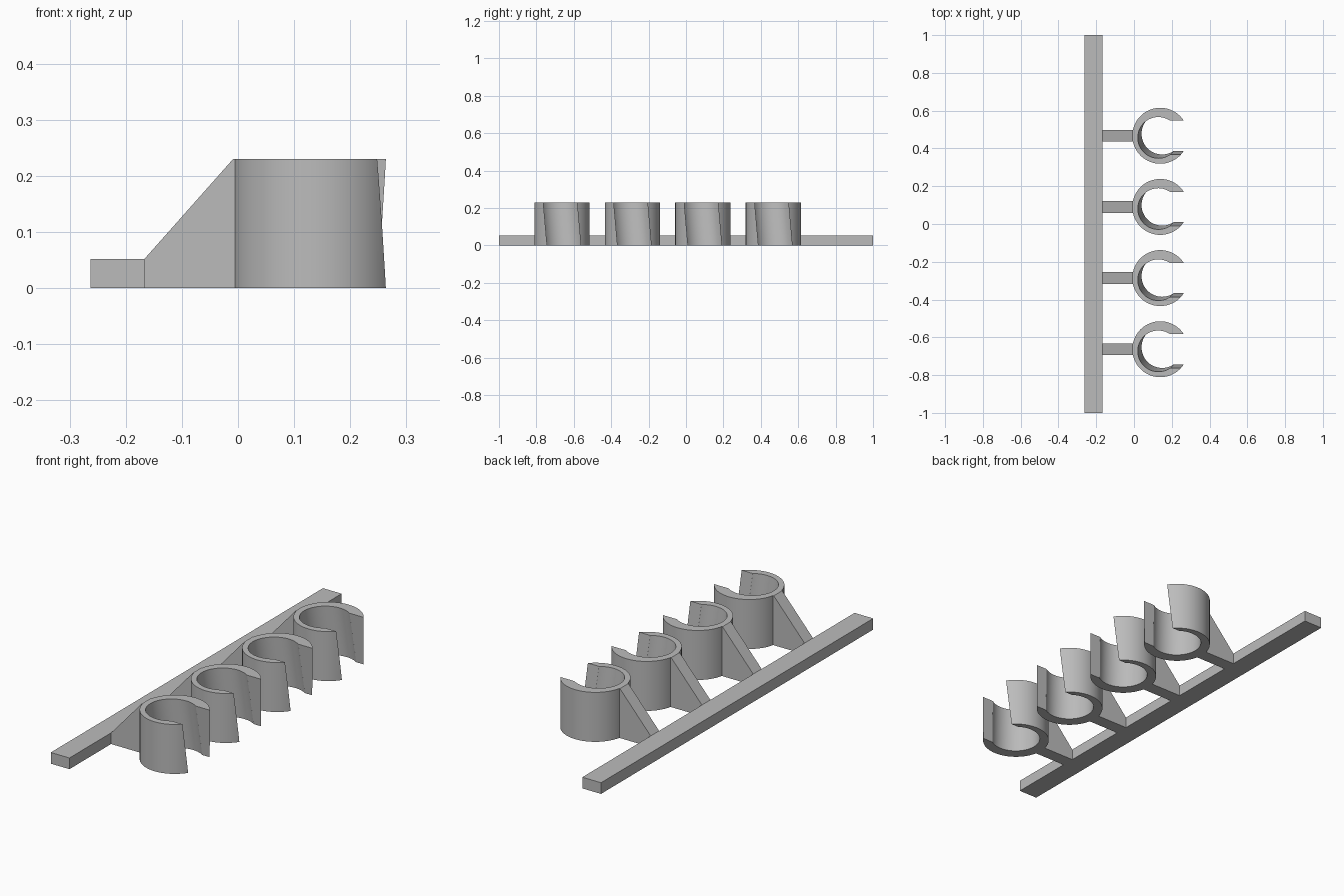
import bpy, bmesh, math
from mathutils import Matrix, Vector

if "Cube" in bpy.data.objects:
    bpy.data.objects.remove(bpy.data.objects["Cube"])

HEIGHT = 0.23        # clip height
RAIL_H = 0.052       # rail height
CLIP_X = 0.139       # clip axis
RADIUS = 0.148       # clip outer radius
BORE = 0.109         # clip inner radius
LEAN = math.tan(math.radians(5))
CENTRES = [-0.663 + 0.3767 * i for i in range(4)]

grey = bpy.data.materials.new("plain grey")
grey.diffuse_color = (0.5, 0.5, 0.5, 1)
grey.use_nodes = True
grey.node_tree.nodes["Principled BSDF"].inputs["Base Color"].default_value = grey.diffuse_color


def add_object(name, bm):
    bmesh.ops.recalc_face_normals(bm, faces=bm.faces)
    mesh = bpy.data.meshes.new(name)
    bm.to_mesh(mesh)
    bm.free()
    mesh.materials.append(grey)
    obj = bpy.data.objects.new(name, mesh)
    bpy.context.collection.objects.link(obj)
    return obj


def box(name, x0, x1, y0, y1, z0, z1):
    bm = bmesh.new()
    bmesh.ops.create_cube(bm, size=1)
    for v in bm.verts:
        v.co = ((x0 + x1) / 2 + v.co.x * (x1 - x0),
                (y0 + y1) / 2 + v.co.y * (y1 - y0),
                (z0 + z1) / 2 + v.co.z * (z1 - z0))
    return add_object(name, bm)


def cylinder(name, radius, height):
    bm = bmesh.new()
    bmesh.ops.create_cone(bm, cap_ends=True, segments=96, radius1=radius,
                          radius2=radius, depth=height,
                          matrix=Matrix.Translation((CLIP_X, 0, HEIGHT / 2)))
    return add_object(name, bm)


def lean(obj, in_x, in_y):
    for v in obj.data.vertices:
        d = v.co.z - HEIGHT / 2
        v.co -= Vector((in_x * d, in_y * d, 0))


def cut(target, cutter):
    cutter.hide_render = True
    mod = target.modifiers.new("cut", 'BOOLEAN')
    mod.operation = 'DIFFERENCE'
    mod.solver = 'EXACT'
    mod.object = cutter
    bpy.context.view_layer.objects.active = target
    bpy.ops.object.modifier_apply(modifier=mod.name)
    bpy.data.objects.remove(cutter)


# Long base rail
box("base_rail", -0.263, -0.167, -1, 1, 0, RAIL_H)

# Open clip with a leaning bore and a leaning slot
clip = cylinder("clip_1", RADIUS, HEIGHT)
bore = cylinder("bore_cutter", BORE, HEIGHT + 0.1)
lean(bore, LEAN, LEAN)
cut(clip, bore)
slot = box("slot_cutter", CLIP_X, CLIP_X + 0.3, -0.09, 0.09, -0.05, HEIGHT + 0.05)
lean(slot, 0, LEAN)
cut(clip, slot)
bpy.ops.object.select_all(action='DESELECT')
clip.select_set(True)
bpy.context.view_layer.objects.active = clip
bpy.ops.object.shade_smooth_by_angle(angle=math.radians(30))

# Sloped bracket joining rail and clip
bm = bmesh.new()
profile = [(-0.167, 0), (0.0, 0), (0.0, HEIGHT), (-0.009, HEIGHT), (-0.167, RAIL_H)]
face = bm.faces.new([bm.verts.new((x, -0.031, z)) for x, z in profile])
side = bmesh.ops.extrude_face_region(bm, geom=[face])
bmesh.ops.translate(bm, vec=(0, 0.062, 0),
                    verts=[g for g in side["geom"] if isinstance(g, bmesh.types.BMVert)])
bracket = add_object("bracket_1", bm)

# Repeat clip and bracket along the rail
for part, label in ((clip, "clip"), (bracket, "bracket")):
    part.location.y = CENTRES[0]
    for i, y in enumerate(CENTRES[1:], 2):
        copy = part.copy()
        copy.name = f"{label}_{i}"
        copy.location.y = y
        bpy.context.collection.objects.link(copy)
